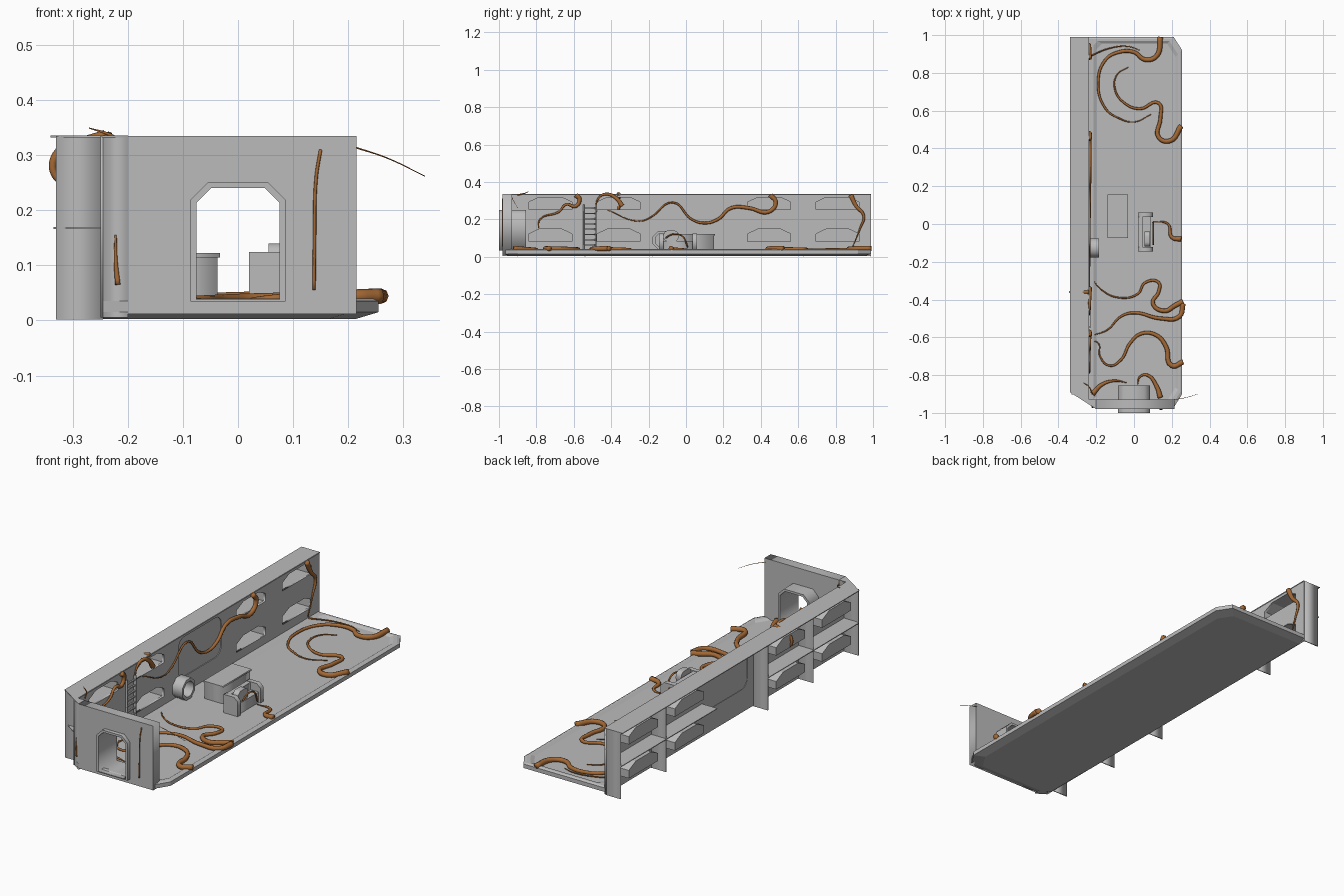
import bpy, bmesh, math
from mathutils import Matrix, Vector

if "Cube" in bpy.data.objects:
    bpy.data.objects.remove(bpy.data.objects["Cube"])


def material(name, rgb):
    m = bpy.data.materials.new(name)
    m.use_nodes = True
    m.diffuse_color = (*rgb, 1)
    m.node_tree.nodes["Principled BSDF"].inputs["Base Color"].default_value = (*rgb, 1)
    return m


GREY = material("hull grey", (.5, .5, .5))
BROWN = material("tentacle brown", (.37, .14, .035))


def add_mesh(name, bm, mat=GREY):
    bmesh.ops.remove_doubles(bm, verts=bm.verts, dist=.00005)
    bmesh.ops.recalc_face_normals(bm, faces=bm.faces)
    mesh = bpy.data.meshes.new(name)
    bm.to_mesh(mesh)
    bm.free()
    mesh.materials.append(mat)
    obj = bpy.data.objects.new(name, mesh)
    bpy.context.collection.objects.link(obj)
    return obj


def curve_to_bmesh(curve):
    """Evaluate a curve once and return it as an editable bmesh."""
    temp = bpy.data.objects.new("temp", curve)
    bpy.context.collection.objects.link(temp)
    graph = bpy.context.evaluated_depsgraph_get()
    mesh = bpy.data.meshes.new_from_object(temp.evaluated_get(graph))
    bm = bmesh.new()
    bm.from_mesh(mesh)
    bpy.data.objects.remove(temp)
    bpy.data.meshes.remove(mesh)
    return bm


# columns are the world directions of the profile's u, v and thickness
PLANES = {
    "x": Matrix(((0, 0, 1), (1, 0, 0), (0, 1, 0))),
    "y": Matrix(((1, 0, 0), (0, 0, 1), (0, 1, 0))),
    "z": Matrix.Identity(3),
}


def plate(name, axis, lo, hi, outline, holes=()):
    """Flat profile with optional holes, extruded along an axis from lo to hi."""
    curve = bpy.data.curves.new(name, "CURVE")
    curve.dimensions = "2D"
    curve.fill_mode = "BOTH"
    curve.extrude = (hi - lo) / 2
    for loop in (outline, *holes):
        spline = curve.splines.new("POLY")
        spline.points.add(len(loop) - 1)
        spline.use_cyclic_u = True
        for point, (u, v) in zip(spline.points, loop):
            point.co = (u, v, 0, 1)
    bm = curve_to_bmesh(curve)
    for v in bm.verts:
        v.co.z += (lo + hi) / 2
    bm.transform(PLANES[axis].to_4x4())
    return add_mesh(name, bm)


def rect(u0, u1, v0, v1):
    return [(u0, v0), (u1, v0), (u1, v1), (u0, v1)]


def box(name, x0, x1, y0, y1, z0, z1):
    return plate(name, "z", z0, z1, rect(x0, x1, y0, y1))


def round_rect(u0, u1, v0, v1, r, steps=5):
    pts = []
    for k, (u, v) in enumerate(((u1 - r, v1 - r), (u0 + r, v1 - r),
                                (u0 + r, v0 + r), (u1 - r, v0 + r))):
        for i in range(steps + 1):
            a = (k + i / steps) * math.pi / 2
            pts.append((u + r * math.cos(a), v + r * math.sin(a)))
    return pts


def tube(name, pts, thick=.014, tip=.002):
    """Smooth tapering tentacle through the given points."""
    curve = bpy.data.curves.new(name, "CURVE")
    curve.dimensions = "3D"
    curve.bevel_depth = 1
    curve.bevel_resolution = 2
    curve.resolution_u = 6
    curve.use_fill_caps = True
    spline = curve.splines.new("BEZIER")
    spline.bezier_points.add(len(pts) - 1)
    for i, (bp, co) in enumerate(zip(spline.bezier_points, pts)):
        bp.co = co
        bp.handle_left_type = bp.handle_right_type = "AUTO"
        bp.radius = thick + (tip - thick) * i / (len(pts) - 1)
    obj = add_mesh(name, curve_to_bmesh(curve), BROWN)
    for p in obj.data.polygons:
        p.use_smooth = True


# floor tray: stacked rings from underside to sunken deck
def floor_ring(side, inset, z):
    l, r, f, b = -.245 + side, .255 - inset, -.98 + inset, .99 - inset
    c = .001 + side * .7
    return [(l + .045, f, z), (r - .05, f, z), (r, f + .08, z), (r, b - .07, z),
            (r - .045, b, z), (l + c, b, z), (l, b - c, z), (l, f + .03, z)]


bm = bmesh.new()
rings = [[bm.verts.new(p) for p in floor_ring(*spec)] for spec in (
    (0, .04, .003), (0, 0, .015), (0, 0, .035), (.002, .01, .04),
    (.03, .022, .04), (.045, .035, .032))]
for low, high in zip(rings, rings[1:]):
    for i in range(len(low)):
        j = (i + 1) % len(low)
        bm.faces.new((low[i], low[j], high[j], high[i]))
bm.faces.new(rings[0])
bm.faces.new(rings[-1])
add_mesh("floor_tray", bm)


# side wall with bunk windows and a recessed rounded panel
def bunk_profile(y, z):
    return [(y - .115, z), (y + .115, z), (y + .115, z + .04),
            (y + .06, z + .066), (y - .06, z + .066), (y - .115, z + .04)]


bunks = [bunk_profile(y, z) for y in (-.725, -.36, .445, .81) for z in (.082, .252)]
panel = round_rect(-.13, .21, .12, .32, .045)
plate("side_wall", "x", -.25, -.24, rect(-.95, .99, .005, .335), bunks + [panel])
plate("wall_panel", "x", -.248, -.244, panel)

# bunk alcoves, open toward the room
for profile in bunks:
    bm = bmesh.new()
    front = [bm.verts.new((-.245, y, z)) for y, z in profile]
    back = [bm.verts.new((-.33, y, z)) for y, z in profile]
    for i in range(len(front)):
        j = (i + 1) % len(front)
        bm.faces.new((front[i], front[j], back[j], back[i]))
    bm.faces.new(back)
    add_mesh("bunk_alcove", bm)

# outer ribs, roof strip and shelves
for y in (-.9, -.54, -.18, .63, .988):
    box("outer_rib", -.33, -.245, y - .002, y + .002, .002, .335)
plate("roof_strip", "z", .332, .336,
      [(-.34, .99), (-.238, .99), (-.238, -.93), (-.2, -.93), (-.2, -.98), (-.34, -.89)])
plate("front_shelf", "z", .166, .17,
      [(-.335, -.18), (-.245, -.18), (-.245, -.95), (-.335, -.89)])
box("back_shelf", -.335, -.245, .23, .99, .166, .17)


# front wall, angled corner and door tunnel
def door_loop(grow, bottom):
    x, z, c = .075 + grow, .24 + grow, .026 + grow * .5
    return [(-x, bottom), (x, bottom), (x, z - c), (x - c, z), (c - x, z), (-x, z - c)]


door = door_loop(0, .038)
plate("front_wall", "y", -.98, -.93, rect(-.2, .215, .012, .335), [door])
plate("corner_wall", "z", .005, .335,
      [(-.245, -.95), (-.2, -.98), (-.2, -.93), (-.245, -.93)])
plate("door_frame", "y", -1, -.855, door_loop(.011, .034), [door])

# ladder on the side wall
for y in (-.55, -.485):
    box("ladder_rail", -.24, -.23, y, y + .007, .04, .28)
for i in range(8):
    z = .06 + i * .028
    box("ladder_rung", -.238, -.231, -.55, -.48, z, z + .006)


# octagonal wall hatch
def octagon(r):
    return [(-.127 + r * math.cos((i + .5) * math.pi / 4),
             .088 + r * math.sin((i + .5) * math.pi / 4)) for i in range(8)]


plate("round_hatch", "x", -.24, -.185, octagon(.055), [octagon(.04)])

# table and console
box("table_body", -.136, -.037, -.07, .15, .03, .114)
box("table_top", -.14, -.033, -.075, .155, .114, .122)
for y in (-.145, .036):
    plate("console_end", "y", y, y + .024,
          [(.02, .03), (.1, .03), (.1, .105), (.08, .124), (.02, .124)])
box("console_body", .025, .09, -.13, .05, .03, .085)
box("console_back", .022, .045, -.13, .05, .08, .122)
plate("console_screen", "x", .055, .085, round_rect(-.12, -.04, .08, .14, .025))

# tentacles creeping over the floor
floor_paths = [
    [(.14, .99), (.12, .89), (.06, .87), (0, .91), (-.08, .91), (-.15, .87), (-.19, .75),
     (-.15, .61), (-.08, .56), (0, .54), (.09, .58)],
    [(.25, .52), (.19, .44), (.13, .46), (.14, .56), (.13, .64), (.03, .61), (-.05, .64),
     (-.1, .71), (-.09, .79), (-.03, .83)],
    [(.25, -.08), (.2, -.07), (.18, 0), (.1, .01)],
    [(.26, -.41), (.22, -.43), (.16, -.46), (.1, -.42), (.13, -.36), (.13, -.31), (.06, -.31),
     (.02, -.37), (-.08, -.39), (-.17, -.35), (-.23, -.28)],
    [(.26, -.42), (.24, -.49), (.14, -.5), (0, -.47), (-.07, -.49), (-.14, -.56), (-.22, -.59)],
    [(.26, -.73), (.2, -.75), (.17, -.65), (.12, -.59), (.04, -.58), (-.02, -.63), (-.07, -.72),
     (-.13, -.75), (-.18, -.7), (-.19, -.63), (-.23, -.62)],
    [(.14, -.92), (.12, -.86), (.07, -.8), (.03, -.81), (.02, -.85)],
    [(-.22, -.9), (-.17, -.85), (-.1, -.83), (-.04, -.84)],
    [(-.23, .89), (-.13, .93), (-.03, .94), (.03, .92)],
]
for path in floor_paths:
    last = len(path) - 1
    thick = .004 if path is floor_paths[-1] else .014
    tube("floor_tentacle", [(x, y, .044 - .009 * i / last) for i, (x, y) in enumerate(path)], thick)

# tentacles on the side wall
for path in (
    [(.88, .33), (.91, .27), (.95, .22), (.93, .15), (.89, .05)],
    [(.45, .33), (.48, .29), (.44, .24), (.34, .26), (.24, .26), (.17, .2), (.1, .18),
     (.03, .2), (-.07, .29), (-.19, .21), (-.25, .19), (-.42, .25)],
    [(-.34, .27), (-.37, .31), (-.43, .335), (-.47, .31), (-.48, .23)],
    [(-.59, .33), (-.57, .31), (-.59, .27), (-.64, .28), (-.68, .24), (-.78, .2), (-.79, .15)],
):
    tube("wall_tentacle", [(-.235, y, z) for y, z in path], .013)

# strands around a bunk, on the front wall and on the console
tube("bunk_tentacle", [(x, -.36, z) for x, z in (
    (-.24, .335), (-.29, .32), (-.33, .3), (-.33, .26), (-.29, .246), (-.25, .245))], .011, .003)
tube("front_strand", [(.15, -.98, .31), (.142, -.981, .26), (.139, -.981, .15), (.138, -.981, .055)], .003, .003)
tube("corner_strand", [(-.222, -.966, .155), (-.222, -.967, .11), (-.218, -.97, .065)], .002, .005)
tube("loose_strand", [(.21, -.93, .315), (.27, -.92, .295), (.339, -.9, .262)], .0015, .0008)
tube("roof_strand", [(-.22, -.9, .33), (-.24, -.86, .34), (-.27, -.84, .349)], .004, .001)
tube("console_strand", [(.103, y, z) for y, z in (
    (-.11, .1), (-.07, .12), (-.02, .11), (.01, .05))], .004, .004)
